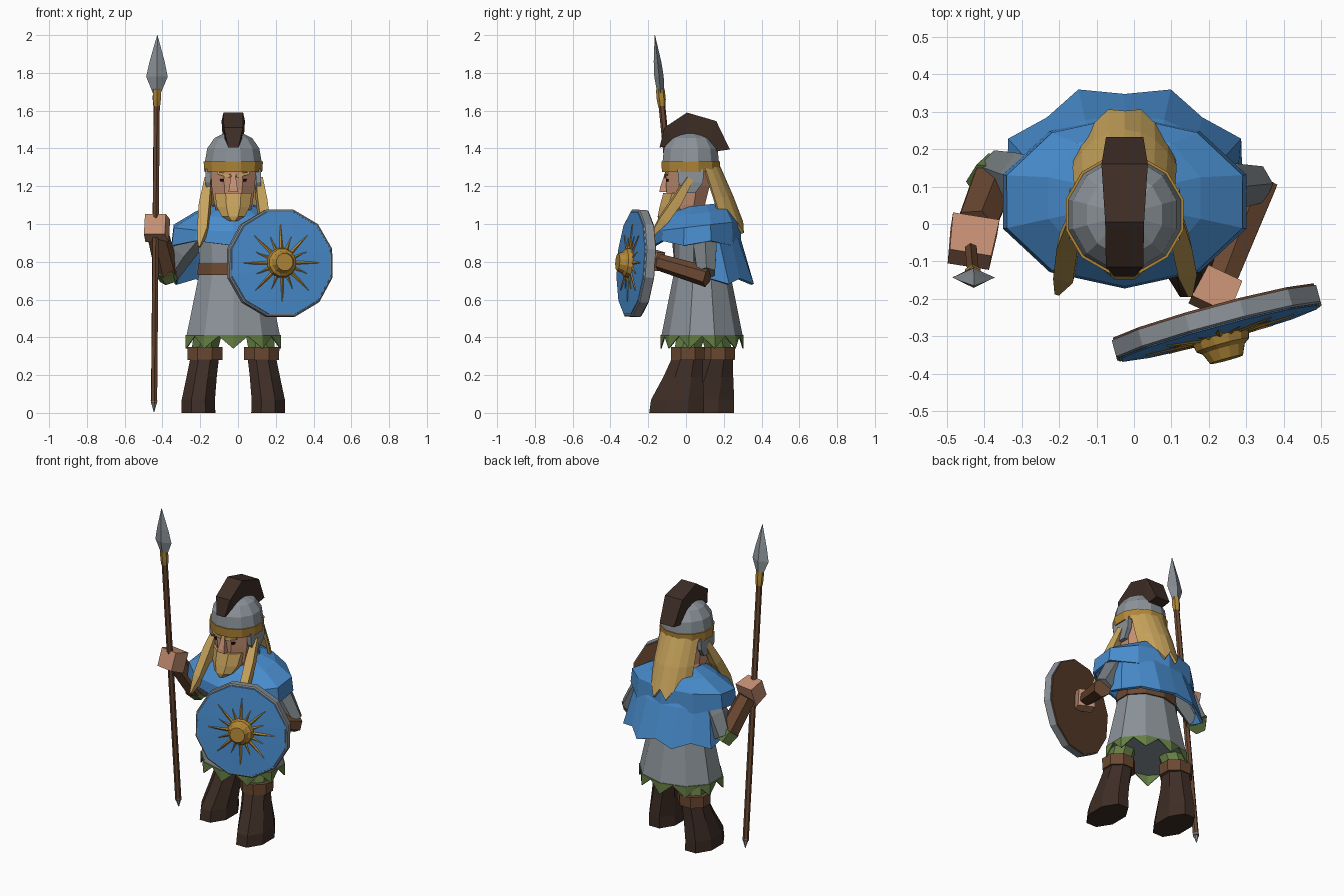
import bpy, bmesh, math
from mathutils import Vector, Matrix

if "Cube" in bpy.data.objects:
    bpy.data.objects.remove(bpy.data.objects["Cube"])

HEX = dict(blue=0x4A8BCC, grey=0x8A9197, sleeve=0x747A7E, brown=0x6B4A35, dark=0x40312A, gold=0xB0863A,
           blonde=0xC6A25C, skin=0xC48E72, green=0x647D46, black=0x1C1614)
MATS = {}
for key, h in HEX.items():
    m = bpy.data.materials.new(key)
    m.diffuse_color = [(((h >> s) & 255) / 255) ** 2.2 for s in (16, 8, 0)] + [1]
    m.use_nodes = True
    m.node_tree.nodes["Principled BSDF"].inputs["Base Color"].default_value = m.diffuse_color
    MATS[key] = m
CX = -0.025          # body axis


def build(name, color, *lofts, closed=True, thick=0, matrix=None):
    """Skin one or more stacks of equal-length rings into one object."""
    bm = bmesh.new()
    for rings in lofts:
        vs = [[bm.verts.new(p) for p in r] for r in rings]
        n = len(vs[0])
        for a, b in zip(vs, vs[1:]):
            for i in range(n if closed else n - 1):
                j = (i + 1) % n
                bm.faces.new((a[i], a[j], b[j], b[i]))
        if closed and not thick:
            bm.faces.new(vs[0])
            bm.faces.new(vs[-1])
    bmesh.ops.remove_doubles(bm, verts=bm.verts, dist=1e-5)
    bmesh.ops.recalc_face_normals(bm, faces=bm.faces)
    me = bpy.data.meshes.new(name)
    bm.to_mesh(me)
    bm.free()
    me.materials.append(MATS[color])
    ob = bpy.data.objects.new(name, me)
    bpy.context.collection.objects.link(ob)
    if matrix:
        ob.matrix_world = matrix
    if thick:
        s = ob.modifiers.new("thickness", 'SOLIDIFY')
        s.thickness, s.offset = thick, 0
    return ob


def oval(cx, cy, z, rx, ry, n=8, ph=0.5):
    k = 1 / math.cos(math.pi / n) if ph and n % 4 == 0 else 1
    return [Vector((cx + k * rx * math.cos((i + ph) * math.tau / n),
                    cy + k * ry * math.sin((i + ph) * math.tau / n), z)) for i in range(n)]


def tube(name, color, pts, radii, n=6, flat=1):
    pts = [Vector(p) for p in pts]
    rings = []
    for i, (p, r) in enumerate(zip(pts, radii)):
        d = pts[min(i + 1, len(pts) - 1)] - pts[max(i - 1, 0)]
        q = d.to_track_quat('Z', 'Y')
        rings.append([p + q @ v for v in oval(0, 0, 0, r, r * flat, n)])
    return build(name, color, rings)


def drape(name, color, rows, a0, a1, n, drop, flare=0):
    """Open hanging sheet: rows of (cy, z, rx, ry); the last row is jagged."""
    rings = []
    for k, (cy, z, rx, ry) in enumerate(rows):
        ring = []
        for i in range(n):
            a = math.radians(a0 + (a1 - a0) * i / (n - 1))
            odd = (i % 2) * (k == len(rows) - 1)
            f = 1 + flare * odd
            ring.append((CX + f * rx * math.cos(a), cy + f * ry * math.sin(a), z - drop * odd))
        rings.append(ring)
    return build(name, color, rings, closed=False, thick=0.016)


# Legs: the left one (-x) stands back, the right one steps forward
for side, x, foot, dy in (("left", -0.175, -0.21, 0.16), ("right", 0.125, 0.16, 0.0)):
    build(side + "_boot", "dark", [oval(foot, dy - 0.05, 0, 0.09, 0.145), oval(foot, dy - 0.045, 0.07, 0.088, 0.14),
          oval((x + foot) / 2, dy - 0.015, 0.19, 0.08, 0.105), oval(x, dy + 0.01, 0.3, 0.075, 0.08)])
    build(side + "_boot_cuff", "brown", [oval(x, dy + 0.01, 0.28, 0.092, 0.088), oval(x, dy + 0.01, 0.35, 0.094, 0.09)])
    build(side + "_trouser", "green", [oval(x, dy + 0.01, 0.34, 0.07, 0.07), oval(x * 0.8, dy * 0.5 + 0.05, 0.52, 0.08, 0.08)])

# Tunic, jagged hem, belt
build("tunic", "grey", [oval(CX, 0.085, z, rx, ry, 10) for z, rx, ry in
      ((0.41, 0.26, 0.215), (0.76, 0.185, 0.145), (0.95, 0.2, 0.15), (1.05, 0.1, 0.1))])
top, low = [], []
corners = oval(CX, 0.085, 0.412, 0.262, 0.217, 10)
for a, b in zip(corners, corners[1:] + corners[:1]):
    mid = (a + b) / 2
    top += [a, mid]
    low += [a - Vector((0, 0, 0.072)), mid - Vector((0, 0, 0.006))]
build("tunic_hem", "green", [top, low], thick=0.006)
build("belt", "brown", [oval(CX, 0.085, 0.73, 0.2, 0.16, 10), oval(CX, 0.085, 0.79, 0.195, 0.156, 10)])

# Mantle (raised at the back) and cape
mantle = [oval(CX, 0.07, 1.09, 0.11, 0.11, 10), oval(CX, 0.07, 1.05, 0.21, 0.175, 10),
          oval(CX, 0.06, 0.985, 0.325, 0.22, 10), oval(CX, 0.06, 0.91, 0.335, 0.225, 10)]
for k, ring in enumerate(mantle):
    for i, p in enumerate(ring):
        p.z += (0.12 * (p.y - 0.06) if k < 3 else 0) - 0.025 * (i % 2) * (k == 3)
build("mantle", "blue", mantle, thick=0.015)
drape("cape", "blue", [(0.06, 0.98, 0.28, 0.19), (0.07, 0.91, 0.295, 0.215), (0.09, 0.71, 0.31, 0.25)], 8, 172, 9, 0.03, 0.12)

# Head, nose, eyes, beard
build("head", "skin", [oval(CX, 0.04, 1.02, 0.08, 0.09), oval(CX, 0.0, 1.1, 0.1, 0.1),
      oval(CX, 0.01, 1.2, 0.115, 0.115), oval(CX, 0.01, 1.31, 0.12, 0.12)])
build("nose", "skin", [oval(CX, -0.115, 1.17, 0.026, 0.026, 4), oval(CX, -0.108, 1.19, 0.022, 0.03, 4),
      oval(CX, -0.1, 1.27, 0.01, 0.012, 4)])
for side, s in (("left", -1), ("right", 1)):
    build(side + "_eye", "black", [oval(CX + s * 0.048, -0.099, 1.225, 0.018, 0.007, 4), oval(CX + s * 0.05, -0.099, 1.238, 0.022, 0.007, 4)])
    tube(side + "_eyebrow", "blonde", [(CX + s * 0.015, -0.108, 1.253), (CX + s * 0.085, -0.1, 1.27)], (0.009, 0.006), 4)
    build(side + "_cheek_guard", "grey", [oval(CX + s * 0.128, 0.02, 1.165, 0.012, 0.03, 4), oval(CX + s * 0.134, 0.025, 1.22, 0.014, 0.065, 4),
          oval(CX + s * 0.132, 0.025, 1.29, 0.014, 0.07, 4)])
build("beard", "blonde", [oval(CX, -0.04, 1.165, 0.098, 0.08), oval(CX, -0.065, 1.09, 0.088, 0.075),
      oval(CX, -0.1, 1.04, 0.06, 0.05), oval(CX, -0.12, 1.015, 0.02, 0.025)])

# Hair and front locks
drape("back_hair", "blonde", [(0.025, 1.3, 0.145, 0.15), (0.06, 1.14, 0.15, 0.185), (0.09, 1.01, 0.145, 0.205)], 28, 152, 9, 0.06, 0.06)
tube("left_lock", "blonde", [(-0.155, 0.02, 1.24), (-0.175, -0.05, 1.1), (-0.185, -0.13, 0.97), (-0.205, -0.185, 0.88)], (0.018, 0.028, 0.027, 0.006), 4)
tube("right_lock", "blonde", [(0.11, 0.02, 1.24), (0.125, -0.05, 1.12), (0.14, -0.12, 1.02), (0.15, -0.19, 0.93)], (0.018, 0.026, 0.025, 0.006), 4)

# Helmet, band, crest
build("helmet", "grey", [oval(CX, 0.025, z, rx, ry, 12) for z, rx, ry in
      ((1.32, 0.152, 0.15), (1.4, 0.138, 0.142), (1.455, 0.1, 0.105), (1.485, 0.04, 0.045))])
build("helmet_band", "gold", [oval(CX, 0.025, 1.275, 0.153, 0.152, 12), oval(CX, 0.025, 1.33, 0.157, 0.156, 12)])
crest = []
for yo, zo, yi, zi, wo, wi in ((-0.14, 1.405, -0.11, 1.41, 0.028, 0.028), (-0.115, 1.51, -0.07, 1.45, 0.05, 0.045),
                               (0.005, 1.59, 0.01, 1.475, 0.052, 0.05), (0.16, 1.545, 0.12, 1.44, 0.062, 0.055),
                               (0.232, 1.395, 0.165, 1.385, 0.05, 0.05)):
    crest.append([(CX - wo, yo, zo), (CX + wo, yo, zo), (CX + wi, yi, zi), (CX - wi, yi, zi)])
build("helmet_crest", "dark", crest)

# Arms
tube("left_sleeve", "sleeve", [(-0.2, 0.1, 0.97), (-0.3, 0.12, 0.85), (-0.365, 0.14, 0.74)], (0.07, 0.075, 0.06))
tube("left_sleeve_trim", "green", [(-0.36, 0.145, 0.71), (-0.385, 0.105, 0.77)], (0.055, 0.068))
tube("left_forearm", "brown", [(-0.375, 0.115, 0.75), (-0.425, -0.01, 0.95)], (0.064, 0.058))
tube("left_hand", "skin", [(-0.425, 0.0, 0.965), (-0.44, -0.095, 1.0)], (0.063, 0.056), 4)
tube("right_sleeve", "sleeve", [(0.15, 0.1, 0.97), (0.25, 0.1, 0.86), (0.325, 0.105, 0.74)], (0.07, 0.07, 0.055))
tube("right_forearm", "brown", [(0.335, 0.115, 0.72), (0.235, -0.15, 0.80)], (0.056, 0.044))
tube("right_hand", "skin", [(0.24, -0.14, 0.80), (0.2, -0.225, 0.82)], (0.05, 0.055), 4)

# Spear
base, tip = Vector((-0.445, 0.035, 0.005)), Vector((-0.427, -0.165, 2.0))


def along(z):
    return base.lerp(tip, (z - base.z) / (tip.z - base.z))


tube("spear_shaft", "brown", [along(0.05), along(1.65)], (0.018, 0.018))
tube("spear_butt", "grey", [along(0.005), along(0.065)], (0.002, 0.02))
tube("spear_socket", "gold", [along(1.625), along(1.66), along(1.715)], (0.02, 0.024, 0.023))
blade = []
for z, w, t in ((1.69, 0.02, 0.018), (1.78, 0.057, 0.025), (1.86, 0.04, 0.02), (2.0, 0.001, 0.001)):
    c = along(z)
    blade.append(oval(c.x, c.y, c.z, w, t, 4, 0))
build("spear_blade", "grey", blade)

# Shield, built flat and then turned to face forward
face = Vector((0.26, -0.96, 0.07)).normalized()
mat = Matrix.Translation((0.215, -0.242, 0.79)) @ face.to_track_quat('Z', 'Y').to_matrix().to_4x4()


def disc(*levels, n=12):
    return [oval(0, 0, h, r, r, n) for h, r in levels]


build("shield_rim", "grey", disc((0, 0.283), (0.045, 0.283), (0.05, 0.276)), matrix=mat)
build("shield_face", "blue", disc((0.048, 0.272), (0.053, 0.27), (0.062, 0.06)), matrix=mat)
build("shield_back", "brown", disc((-0.006, 0.278), (0.01, 0.278)), matrix=mat)
build("shield_boss", "gold", disc((0.055, 0.08), (0.085, 0.072), (0.095, 0.058), (0.125, 0.045)), matrix=mat)
rays = []
for i in range(16):
    turn = Matrix.Rotation(i * math.tau / 16, 4, 'Z')
    length = 0.15 if i % 2 else 0.205
    root = [(0.065, -0.021, 0.055), (0.065, 0.021, 0.055), (0.065, 0, 0.068)]
    rays.append([[turn @ Vector(p) for p in root],
                 [turn @ Vector((length, y, h)) for y, h in ((-0.002, 0.055), (0.002, 0.055), (0, 0.06))]])
build("shield_sun_rays", "gold", *rays, matrix=mat)
